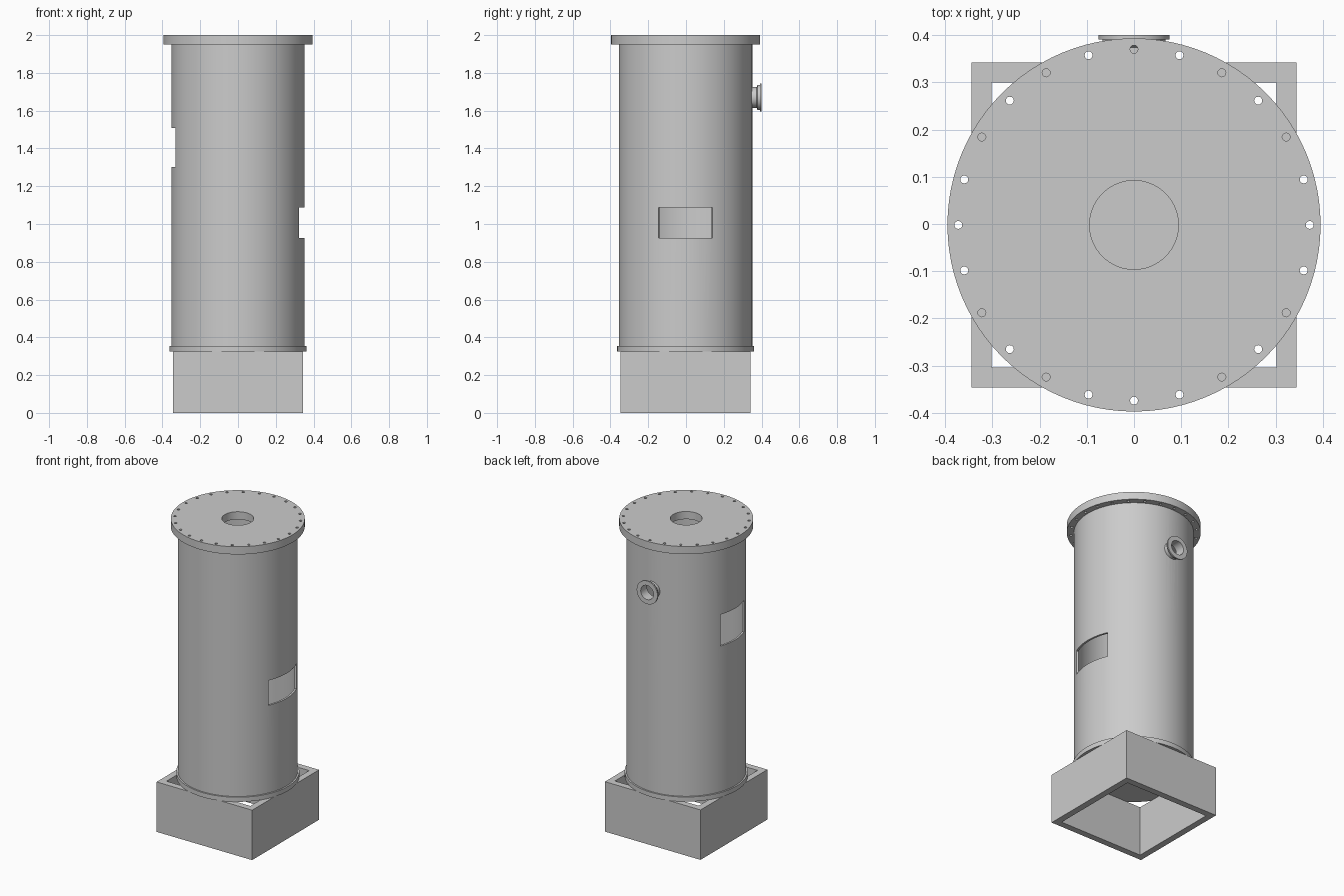
import bpy
import bmesh
from math import pi, radians, cos, sin, sqrt
from mathutils import Matrix

cube = bpy.data.objects.get("Cube")
if cube:
    bpy.data.objects.remove(cube, do_unlink=True)

AXIS_Y = -0.002          # the vessel axis, set by the nozzle overhang
SEGMENTS = 96
WALL_OUT, WALL_IN = 0.353, 0.34

steel = bpy.data.materials.new("grey steel")
steel.use_nodes = True
GREY = (0.6, 0.6, 0.6, 1)
steel.diffuse_color = GREY
steel.node_tree.nodes["Principled BSDF"].inputs["Base Color"].default_value = GREY


def finish(name, bm, smooth=True):
    bmesh.ops.recalc_face_normals(bm, faces=bm.faces)
    mesh = bpy.data.meshes.new(name)
    bm.to_mesh(mesh)
    bm.free()
    mesh.materials.append(steel)
    obj = bpy.data.objects.new(name, mesh)
    bpy.context.collection.objects.link(obj)
    obj.location.y = AXIS_Y
    if smooth:
        shade(obj)
    return obj


def activate(obj):
    bpy.ops.object.select_all(action='DESELECT')
    obj.select_set(True)
    bpy.context.view_layer.objects.active = obj


def shade(obj):
    activate(obj)
    bpy.ops.object.shade_smooth_by_angle(angle=radians(30))


def lathe(name, profile, segments=SEGMENTS, start=0, sweep=2 * pi, smooth=True):
    """Revolve a closed (radius, z) profile; a partial sweep gets end caps."""
    bm = bmesh.new()
    full = sweep > 6.28
    rings = []
    for i in range(segments if full else segments + 1):
        a = start + sweep * i / segments
        rings.append([bm.verts.new((r * cos(a), r * sin(a), z)) for r, z in profile])
    n = len(profile)
    for i in range(segments):
        a, b = rings[i], rings[(i + 1) % len(rings)]
        for j in range(n):
            k = (j + 1) % n
            bm.faces.new((a[j], b[j], b[k], a[k]))
    if not full:
        bm.faces.new(rings[0])
        bm.faces.new(rings[-1])
    return finish(name, bm, smooth)


def ring(r_in, r_out, z0, z1):
    return [(r_in, z0), (r_out, z0), (r_out, z1), (r_in, z1)]


def cylinders(name, radius, depth, matrices, segments):
    bm = bmesh.new()
    for m in matrices:
        bmesh.ops.create_cone(bm, cap_ends=True, segments=segments, radius1=radius,
                              radius2=radius, depth=depth, matrix=m)
    return finish(name, bm)


def cut(obj, cutter):
    cutter.hide_render = True
    mod = obj.modifiers.new("cut", 'BOOLEAN')
    mod.operation = 'DIFFERENCE'
    mod.solver = 'EXACT'
    mod.object = cutter
    activate(obj)
    bpy.ops.object.modifier_move_to_index(modifier="cut", index=0)
    bpy.ops.object.modifier_apply(modifier="cut")
    bpy.data.objects.remove(cutter, do_unlink=True)
    shade(obj)


def window(obj, centre, half_width, z0, z1):
    half = radians(half_width)
    cut(obj, lathe("window_cutter", ring(0.25, 0.45, z0, z1), 16,
                   centre - half, 2 * half, smooth=False))


# Square base frame, open at top and bottom
lathe("base_frame", ring(0.302 * sqrt(2), 0.344 * sqrt(2), 0, 0.325),
      segments=4, start=pi / 4, smooth=False)

# Solid floor plate
cylinders("floor_plate", 0.363, 0.03, [Matrix.Translation((0, 0, 0.34))], SEGMENTS)

# Lower shell with a window on the left side, open up to the seam
lower = lathe("lower_shell", ring(WALL_IN, WALL_OUT, 0.355, 1.087))
window(lower, 0, 24, 0.925, 1.2)

# Upper shell with a window on the right side and a nozzle bore at the back
upper = lathe("upper_shell", ring(WALL_IN, WALL_OUT, 1.087, 1.95))
window(upper, pi, 20, 1.303, 1.508)
NOZZLE_Z = 1.67
turn = Matrix.Rotation(-pi / 2, 4, 'X')
cut(upper, cylinders("bore_cutter", 0.046, 0.2,
                     [Matrix.Translation((0, 0.35, NOZZLE_Z)) @ turn], 48))

# Flanged nozzle pointing backwards
nozzle = lathe("back_nozzle", [(0.046, 0.342), (0.055, 0.342), (0.055, 0.376),
                               (0.067, 0.381), (0.067, 0.393), (0.075, 0.393),
                               (0.075, 0.402), (0.046, 0.402)], segments=48)
nozzle.rotation_euler.x = -pi / 2
nozzle.location.z = NOZZLE_Z

# Top flange with a central opening and a circle of bolt holes
flange = lathe("top_flange", ring(0.094, 0.395, 1.95, 2.0))
bolts = [Matrix.Translation((0.372 * cos(i * pi / 12), 0.372 * sin(i * pi / 12), 1.975))
         for i in range(24)]
cut(flange, cylinders("bolt_cutter", 0.0085, 0.2, bolts, 12))
